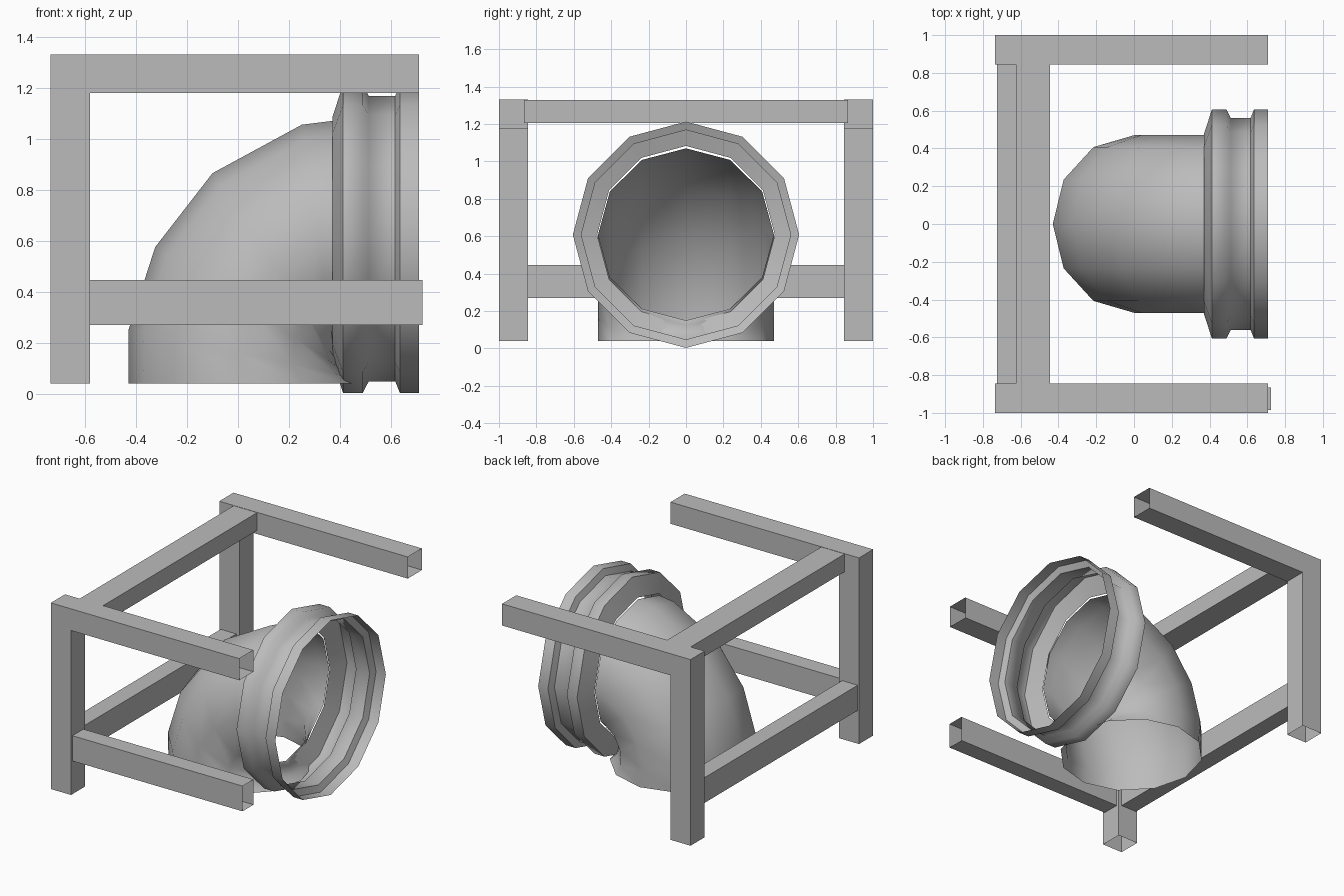
import bpy
import math
from mathutils import Vector

cube = bpy.data.objects.get("Cube")
if cube:
    bpy.data.objects.remove(cube, do_unlink=True)

grey = bpy.data.materials.new("plain_grey")
grey.use_nodes = True
COLOUR = (0.5, 0.5, 0.5, 1)
grey.diffuse_color = COLOUR
grey.node_tree.nodes["Principled BSDF"].inputs["Base Color"].default_value = COLOUR

SIDES = 12


def loft(name, rings, smooth=False):
    """Skin a list of equal rings into an open-ended tube."""
    n = len(rings[0])
    verts = [v for ring in rings for v in ring]
    faces = [(i * n + j, i * n + (j + 1) % n, (i + 1) * n + (j + 1) % n, (i + 1) * n + j)
             for i in range(len(rings) - 1) for j in range(n)]
    mesh = bpy.data.meshes.new(name)
    mesh.from_pydata(verts, [], faces)
    mesh.materials.append(grey)
    obj = bpy.data.objects.new(name, mesh)
    bpy.context.collection.objects.link(obj)
    bpy.ops.object.select_all(action='DESELECT')
    obj.select_set(True)
    bpy.context.view_layer.objects.active = obj
    if smooth:
        bpy.ops.object.shade_smooth_by_angle(angle=math.radians(65))
    return obj


def square_ring(outer, inner, y0, y1):
    """Four corners from two points in the xz plane and a y range."""
    (ox, oz), (ix, iz) = outer, inner
    return [(ox, y0, oz), (ix, y0, iz), (ix, y1, iz), (ox, y1, oz)]


def oval_ring(outer, inner, half_width):
    """Twelve-sided ring spanning two points in the xz plane."""
    a, b = Vector((outer[0], 0, outer[1])), Vector((inner[0], 0, inner[1]))
    centre, arm = (a + b) / 2, (a - b) / 2
    ring = []
    for k in range(SIDES):
        t = math.tau * k / SIDES
        ring.append(centre + arm * math.cos(t) + Vector((0, half_width * math.sin(t), 0)))
    return ring


# Side frames: a post and top rail mitred into one hollow bar
for side, y0, y1 in (("right", -1, -0.845), ("left", 0.845, 1)):
    stations = [((-0.735, 0.04), (-0.58, 0.04)),
                ((-0.735, 1.33), (-0.58, 1.18)),
                ((0.71, 1.33), (0.71, 1.18))]
    loft(side + "_post_and_rail", [square_ring(o, i, y0, y1) for o, i in stations])

# Cross bars between the side frames
loft("upper_cross_bar", [[(-0.625, y, 1.205), (-0.445, y, 1.205),
                          (-0.445, y, 1.328), (-0.625, y, 1.328)] for y in (-0.865, 0.865)])
loft("lower_cross_bar", [[(-0.725, y, 0.27), (-0.605, y, 0.27),
                          (-0.605, y, 0.445), (-0.725, y, 0.445)] for y in (-0.845, 0.845)])

# Single low rail on one side
loft("lower_side_rail", [square_ring((x, 0.445), (x, 0.27), -0.985, -0.865)
                         for x in (-0.58, 0.725)])

# Elbow pipe: outer and inner points of each ring around the bend
bend = [((-0.43, 0.04), (0.48, 0.04)),
        ((-0.43, 0.25), (0.43, 0.07)),
        ((-0.325, 0.575), (0.405, 0.10)),
        ((-0.1, 0.865), (0.39, 0.125)),
        ((0.25, 1.055), (0.38, 0.145)),
        ((0.37, 1.07), (0.37, 0.15))]
loft("elbow_pipe", [oval_ring(o, i, 0.47) for o, i in bend], smooth=True)

# Grooved collar at the pipe mouth
AXIS_Z = 0.608
profile = [(0.37, 0.475), (0.412, 0.605), (0.49, 0.605), (0.513, 0.56),
           (0.617, 0.56), (0.635, 0.605), (0.71, 0.605)]
loft("grooved_collar", [oval_ring((x, AXIS_Z + r), (x, AXIS_Z - r), r) for x, r in profile],
     smooth=True)
